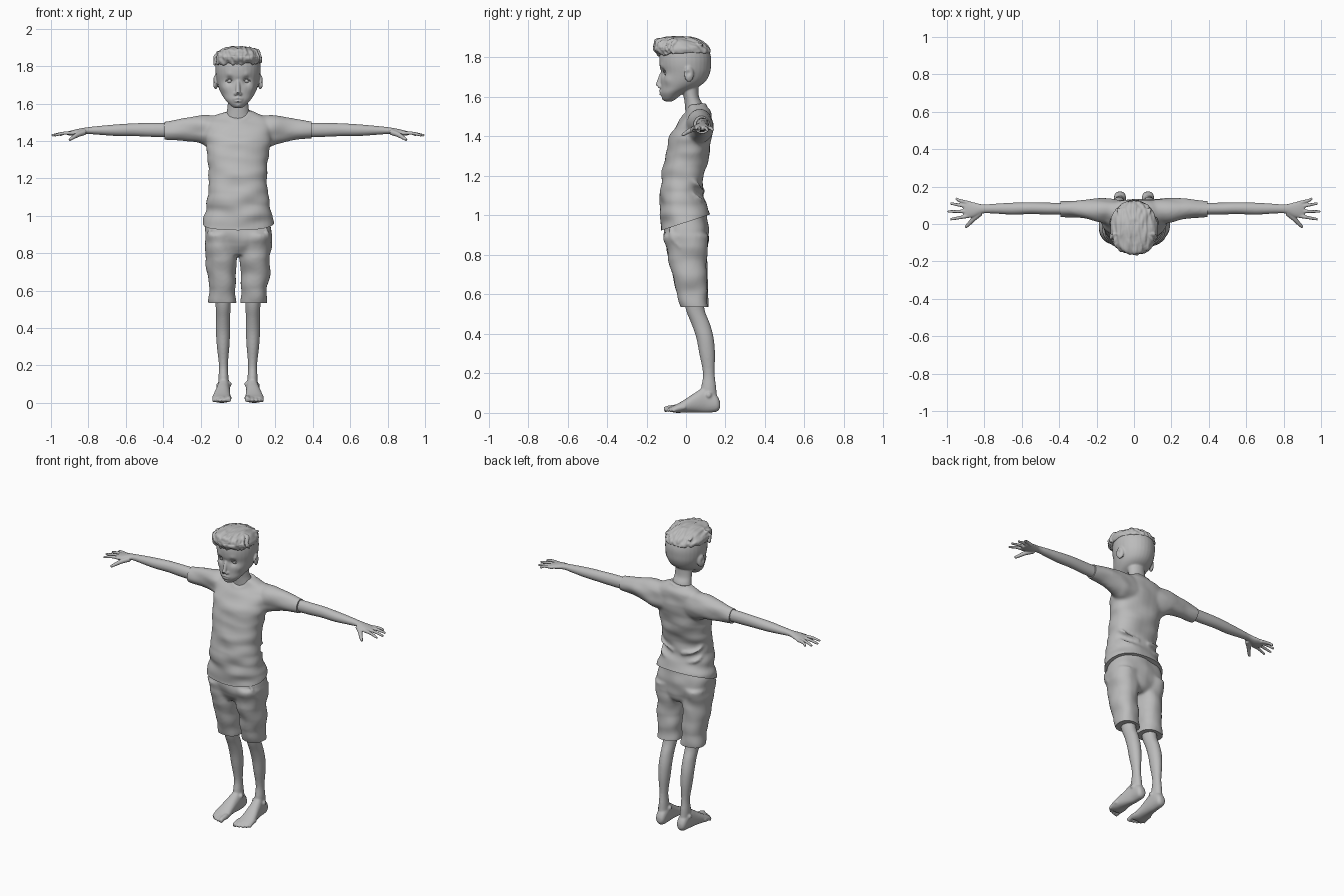
import bpy, bmesh, math, random
from mathutils import Vector, Matrix, noise

cube = bpy.data.objects.get("Cube")
if cube:
    bpy.data.objects.remove(cube, do_unlink=True)
random.seed(4)

grey = bpy.data.materials.new("plain_grey")
grey.use_nodes = True
grey.diffuse_color = (0.5, 0.5, 0.5, 1)
bsdf = grey.node_tree.nodes["Principled BSDF"]
bsdf.inputs["Base Color"].default_value = grey.diffuse_color
bsdf.inputs["Roughness"].default_value = 0.7


def spline(rows, steps=4):
    """Smooth a list of equal-length number rows."""
    rows = [Vector(r) for r in rows]
    out = []
    for i in range(len(rows) - 1):
        a, b = rows[i], rows[i + 1]
        p = rows[i - 1] if i else a
        n = rows[i + 2] if i + 2 < len(rows) else b
        for k in range(steps):
            t = k / steps
            out.append(0.5 * (2 * a + (b - p) * t + (2 * p - 5 * a + 4 * b - n) * t * t
                              + (3 * a - p - 3 * b + n) * t ** 3))
    return out + [rows[-1]]


def skin(bm, rings):
    """Bridge rings of points and cap both ends."""
    rings = [[bm.verts.new(p) for p in r] for r in rings]
    n = len(rings[0])
    for a, b in zip(rings, rings[1:]):
        for i in range(n):
            bm.faces.new((a[i], a[(i + 1) % n], b[(i + 1) % n], b[i]))
    bm.faces.new(rings[0])
    bm.faces.new(rings[-1])


def loft(bm, axis, rows, side=1, power=1.0, n=32):
    """Rows: position, low and high of first cross axis, low and high of second."""
    order = {"z": (1, 2, 0), "x": (0, 1, 2), "y": (1, 0, 2)}[axis]
    rings = []
    for t, u0, u1, v0, v1 in spline(rows):
        ring = []
        for i in range(n):
            c, s = math.cos(math.tau * i / n), math.sin(math.tau * i / n)
            c, s = math.copysign(abs(c) ** power, c), math.copysign(abs(s) ** power, s)
            q = (t, (u0 + u1 + (u1 - u0) * c) / 2, (v0 + v1 + (v1 - v0) * s) / 2)
            p = Vector([q[k] for k in order])
            p.x *= side
            ring.append(p)
        rings.append(ring)
    skin(bm, rings)


def tube(bm, points, r0, r1, side=1, n=10):
    """Round tapered tube through points."""
    path = [Vector((p[0] * side, p[1], p[2])) for p in spline(points)]
    rings = []
    for i, p in enumerate(path):
        d = path[min(i + 1, len(path) - 1)] - path[max(i - 1, 0)]
        q = d.to_track_quat("Z", "Y")
        r = r0 + (r1 - r0) * i / (len(path) - 1)
        rings.append([p + q @ Vector((r * math.cos(math.tau * k / n), r * math.sin(math.tau * k / n), 0))
                      for k in range(n)])
    skin(bm, rings)


def ball(bm, centre, size):
    bmesh.ops.create_uvsphere(bm, u_segments=20, v_segments=12, radius=1,
                              matrix=Matrix.Translation(centre) @ Matrix.Diagonal((*size, 1)))


def finish(name, bm, voxel=0, smooth=3, cuts=(), grabs=(), fold=0, freq=(10, 10, 10)):
    """Fuse the pieces, relax, sculpt, trim hems and shade."""
    bmesh.ops.recalc_face_normals(bm, faces=bm.faces)
    mesh = bpy.data.meshes.new(name)
    bm.to_mesh(mesh)
    bm.free()
    ob = bpy.data.objects.new(name, mesh)
    bpy.context.collection.objects.link(ob)
    if voxel:
        mod = ob.modifiers.new("Fuse", "REMESH")
        mod.mode, mod.voxel_size = "VOXEL", voxel
        fused = bpy.data.meshes.new_from_object(ob.evaluated_get(bpy.context.evaluated_depsgraph_get()))
        ob.modifiers.clear()
        bm = bmesh.new()
        bm.from_mesh(fused)
        for _ in range(smooth):
            bmesh.ops.smooth_vert(bm, verts=bm.verts, factor=0.5,
                                  use_axis_x=True, use_axis_y=True, use_axis_z=True)
        bm.normal_update()
        for v in bm.verts:
            if fold:
                q = Vector([a * b for a, b in zip(v.co, freq)])
                v.co += v.normal * fold * noise.noise(q)
        for centre, radius, move in grabs:
            for s in ((1, -1) if centre[0] else (1,)):
                c = Vector((centre[0] * s, centre[1], centre[2]))
                for v in bm.verts:
                    d = (v.co - c).length / radius
                    if d < 2.5:
                        v.co += Vector((move[0] * s, move[1], move[2])) * math.exp(-d * d)
        for co, no in cuts:
            geom = bm.verts[:] + bm.edges[:] + bm.faces[:]
            res = bmesh.ops.bisect_plane(bm, geom=geom, plane_co=co, plane_no=no, clear_outer=True)
            rim = [e for e in res["geom_cut"] if isinstance(e, bmesh.types.BMEdge)]
            bmesh.ops.edgeloop_fill(bm, edges=rim)
        bm.to_mesh(mesh)
        bm.free()
    mesh.materials.clear()
    mesh.materials.append(grey)
    bpy.ops.object.select_all(action="DESELECT")
    ob.select_set(True)
    bpy.context.view_layer.objects.active = ob
    bpy.ops.object.shade_smooth_by_angle(angle=math.radians(50))
    return ob


# Head and neck, with ears, nose and lips
bm = bmesh.new()
head = [(1.577, .02, -.105, -.07), (1.59, .04, -.117, -.05), (1.62, .068, -.128, -.01),
        (1.65, .088, -.128, .06), (1.68, .102, -.128, .1), (1.72, .113, -.127, .121),
        (1.76, .12, -.134, .127), (1.8, .121, -.135, .127), (1.84, .115, -.125, .115),
        (1.87, .095, -.1, .09), (1.89, .06, -.06, .05)]
loft(bm, "z", [(z, -w, w, f, b) for z, w, f, b in head])
neck = [(1.48, .075, 0, .1), (1.56, .06, -.006, .085), (1.6, .055, -.012, .066),
        (1.66, .055, -.03, .062), (1.71, .05, -.03, .06)]
loft(bm, "z", [(z, -w, w, f, b) for z, w, f, b in neck])
tube(bm, [(0, -.122, 1.73), (0, -.131, 1.695), (0, -.142, 1.655)], .008, .014)
for s in (1, -1):
    ball(bm, (.012 * s, -.132, 1.652), (.01, .012, .009))
    ear = Matrix.Translation((.12 * s, .015, 1.715)) @ Matrix.Rotation(.35 * s, 4, "Z")
    bmesh.ops.create_uvsphere(bm, u_segments=20, v_segments=12, radius=1,
                              matrix=ear @ Matrix.Diagonal((.012, .026, .04, 1)))
tube(bm, [(-.025, -.122, 1.625), (0, -.133, 1.63), (.025, -.122, 1.625)], .006, .006)
tube(bm, [(-.02, -.12, 1.614), (0, -.131, 1.613), (.02, -.12, 1.614)], .006, .006)
finish("head", bm, .0045, 4, grabs=[
    ((.045, -.12, 1.722), .02, (0, .016, 0)), ((.05, -.125, 1.755), .018, (0, -.004, 0)),
    ((0, -.12, 1.725), .014, (0, .006, 0)), ((.13, .01, 1.72), .012, (-.008, 0, 0)),
    ((0, -.117, 1.59), .018, (0, -.005, 0)), ((.07, -.09, 1.685), .025, (.004, -.004, 0)),
    ((0, -.13, 1.602), .009, (0, .004, 0)), ((0, -.135, 1.621), .006, (0, .004, 0))])

# Eyes with lids
bm = bmesh.new()
for s in (1, -1):
    ball(bm, (.045 * s, -.095, 1.721), (.018, .016, .012))
    tube(bm, [(.025, -.107, 1.72), (.045, -.113, 1.731), (.066, -.1, 1.722)], .003, .003, s)
finish("eyes", bm)

# Hair cap with swept locks
bm = bmesh.new()
hair = [(1.822, .123, -.135, .125), (1.845, .127, -.158, .122), (1.87, .114, -.165, .1),
        (1.89, .09, -.152, .07), (1.903, .05, -.11, .03)]
loft(bm, "z", [(z, -w, w, f, b) for z, w, f, b in hair])
for i in range(23):
    a = (i - 11) / 11
    r = math.sqrt(1.05 - a * a)
    j = random.uniform(-.008, .008)
    tube(bm, [(a * .115 + j, -.04 - .092 * r, 1.815 + j), (a * .122, -.05 - .107 * r, 1.85),
              (a * .1 + j, -.03 - .105 * r, 1.88 + j), (a * .08, -.05, 1.885 + .014 * r),
              (a * .075 - j, .02, 1.88 + .014 * r), (a * .09, .085, 1.862)],
         .009, .006)
finish("hair", bm, .0045, 2, fold=.007, freq=(60, 14, 40))

# Shirt with sleeves and tilted hem
bm = bmesh.new()
torso = [(.88, .195, -.125, .13), (.98, .187, -.13, .127), (1.06, .17, -.133, .1), (1.12, .16, -.13, .083),
         (1.2, .155, -.122, .09), (1.3, .163, -.107, .114), (1.4, .177, -.085, .13),
         (1.46, .178, -.05, .135), (1.51, .165, -.012, .127), (1.54, .125, .004, .112),
         (1.562, .07, .012, .095)]
loft(bm, "z", [(z, -w, w, f, b) for z, w, f, b in torso], power=.88)
sleeve = [(.08, .01, .13, 1.36, 1.535), (.16, .005, .138, 1.36, 1.54), (.2, .012, .138, 1.38, 1.537),
          (.25, .025, .132, 1.395, 1.527), (.32, .035, .124, 1.408, 1.517), (.41, .038, .12, 1.414, 1.505)]
for s in (1, -1):
    loft(bm, "x", sleeve, s)
    for z in (1.02, 1.07, 1.13):
        tube(bm, [(.14, .02, z + .05), (.12, .072, z + .015), (.03, .088, z - .01)], .012, .008, s)
ring = [(.071 * math.cos(k * math.tau / 24), .045 + .058 * math.sin(k * math.tau / 24),
         1.533 + .025 * math.sin(k * math.tau / 24) + .018 * abs(math.cos(k * math.tau / 24)))
        for k in range(25)]
tube(bm, ring, .007, .007)
finish("shirt", bm, .008, 5, fold=.012, freq=(7, 7, 16), cuts=[
    ((.393, 0, 0), (1, 0, 0)), ((-.393, 0, 0), (-1, 0, 0)), ((0, -.13, .922), (0, .33, -1))])

# Shorts with two legs and pockets
bm = bmesh.new()
loft(bm, "z", [(.79, -.11, .11, -.07, .075), (.83, -.165, .165, -.095, .105),
               (.9, -.18, .18, -.11, .12), (1.03, -.165, .165, -.11, .1)], power=.85)
leg = [(.9, .005, .182, -.11, .12), (.8, .004, .176, -.094, .106), (.7, .014, .166, -.068, .108),
       (.6, .013, .157, -.043, .112), (.51, .011, .153, -.024, .114)]
for s in (1, -1):
    loft(bm, "z", leg, s, .9)
    tube(bm, [(.145, -.085, .95), (.165, -.068, .88), (.178, -.03, .84)], .006, .005, s)
tube(bm, [(0, -.108, .95), (0, -.104, .88), (0, -.085, .81)], .006, .004)
finish("shorts", bm, .008, 5, fold=.012, freq=(9, 9, 13), cuts=[((0, 0, .535), (0, 0, -1))])

# Arms with hands and fingers, legs with feet and toes
arm = [(.3, .05, .112, 1.42, 1.497), (.45, .05, .114, 1.422, 1.497), (.55, .053, .116, 1.426, 1.495),
       (.65, .05, .114, 1.427, 1.489), (.75, .056, .108, 1.434, 1.48), (.81, .056, .105, 1.438, 1.473),
       (.86, .036, .117, 1.431, 1.464), (.9, .033, .124, 1.43, 1.454), (.913, .045, .115, 1.433, 1.448)]
shin = [(.62, .035, .13, -.02, .085), (.52, .039, .12, 0, .095), (.45, .042, .117, .028, .122),
        (.38, .042, .118, .052, .14), (.3, .046, .113, .067, .147), (.2, .054, .102, .086, .145),
        (.13, .05, .105, .077, .153), (.05, .045, .105, .07, .16)]
foot = [(.173, .06, .09, .025, .055), (.155, .045, .105, .006, .09), (.1, .042, .11, 0, .13),
        (.05, .042, .12, .002, .105), (0, .04, .132, .002, .072), (-.04, .036, .138, 0, .048),
        (-.07, .04, .13, .002, .034)]
fingers = [(.044, .982, .025), (.068, .996, .067), (.091, .982, .11), (.112, .952, .137)]
toes = [(.05, -.112, .016), (.076, -.105, .011), (.097, -.096, .0105), (.115, -.084, .01), (.13, -.068, .0095)]
for s, label in ((1, "left"), (-1, "right")):
    bm = bmesh.new()
    loft(bm, "x", arm, s, n=24)
    for y, tip_x, tip_y in fingers:
        tube(bm, [(.88, y, 1.442), (.93, y * .5 + tip_y * .5, 1.442), (tip_x, tip_y, 1.43)], .0115, .007, s)
    tube(bm, [(.82, .06, 1.448), (.855, .03, 1.435), (.88, .003, 1.42), (.902, -.018, 1.406)], .017, .008, s)
    finish(label + "_arm", bm, .0038, 3)

    bm = bmesh.new()
    loft(bm, "z", shin, s, n=24)
    loft(bm, "y", foot, s, .9, 24)
    for x, y, r in toes:
        tube(bm, [(x, y + .065, .028), (x, y + .03, .024), (x, y, r)], r, r * .9, s)
    ball(bm, (.046 * s, .1, .1), (.012, .015, .015))
    ball(bm, (.108 * s, .115, .09), (.01, .015, .015))
    finish(label + "_leg", bm, .005, 4)
